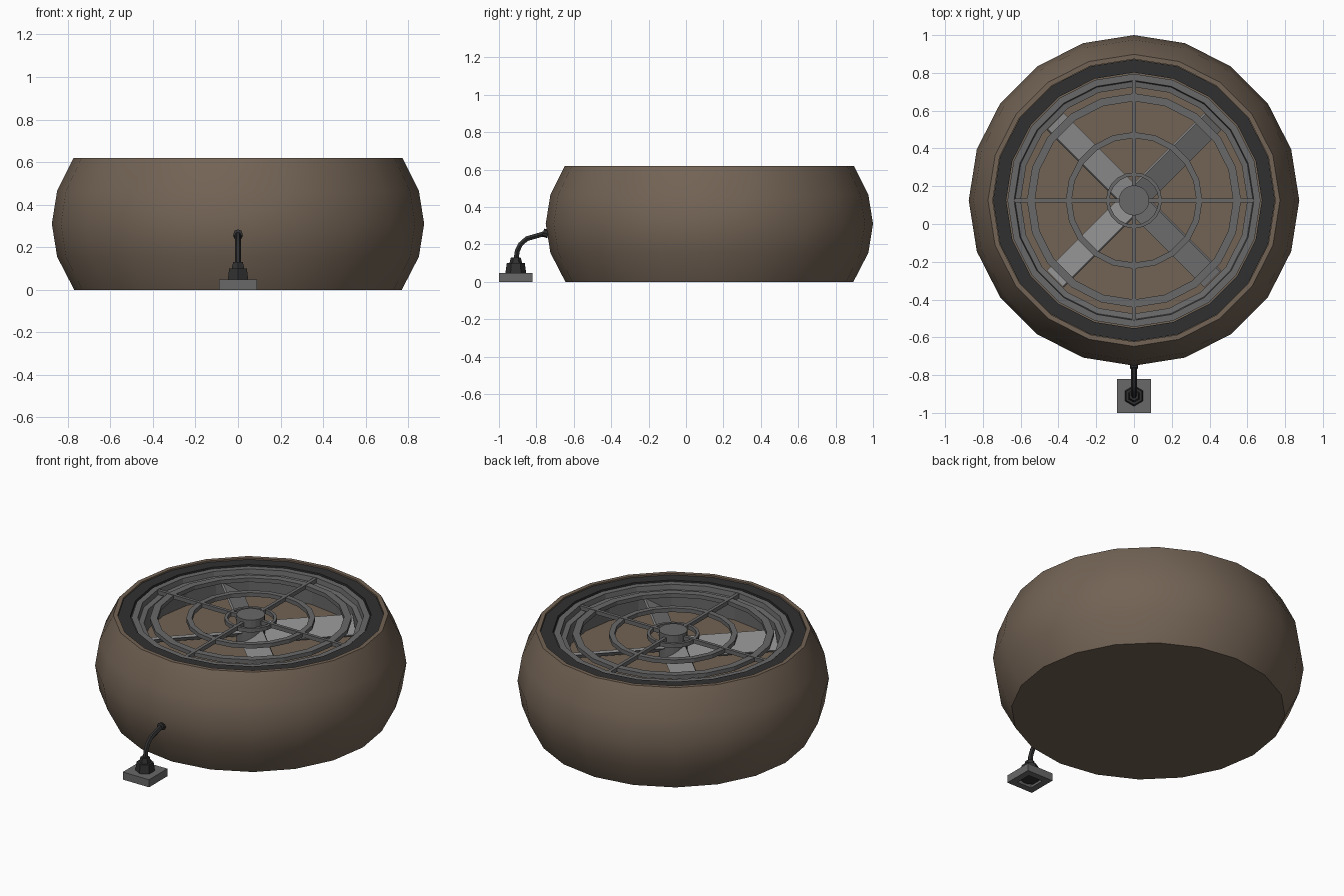
import bpy, bmesh, math
from mathutils import Matrix, Vector

if "Cube" in bpy.data.objects:
    bpy.data.objects.remove(bpy.data.objects["Cube"])

CY = 0.125   # centre of the round body in y
PY = -0.91   # centre of the wall plug in y


def material(name, rgb):
    m = bpy.data.materials.new(name)
    m.diffuse_color = (*rgb, 1)
    m.use_nodes = True
    m.node_tree.nodes["Principled BSDF"].inputs["Base Color"].default_value = m.diffuse_color
    return m


BROWN = material("brown", (0.17, 0.125, 0.09))
DARK = material("dark", (0.03, 0.03, 0.03))
GREY = material("grey", (0.14, 0.14, 0.14))
LIGHT = material("light_grey", (0.25, 0.25, 0.25))


def add(name, bm, mat, smooth=False):
    bmesh.ops.remove_doubles(bm, verts=bm.verts, dist=1e-5)
    bmesh.ops.recalc_face_normals(bm, faces=bm.faces)
    me = bpy.data.meshes.new(name)
    bm.to_mesh(me)
    bm.free()
    me.materials.append(mat)
    if smooth:
        me.shade_smooth()
        me.set_sharp_from_angle(angle=math.radians(30))
    ob = bpy.data.objects.new(name, me)
    bpy.context.collection.objects.link(ob)
    return ob


def lathe(name, profile, mat, n=20, y=CY, turn=0, smooth=False, closed=False):
    bm = bmesh.new()
    rings = [[bm.verts.new((r * math.cos(turn + math.tau * i / n),
                            y + r * math.sin(turn + math.tau * i / n), z))
              for i in range(n)] for r, z in profile]
    pairs = list(zip(rings, rings[1:]))
    if closed:
        pairs.append((rings[-1], rings[0]))
    for a, b in pairs:
        for i in range(n):
            j = (i + 1) % n
            bm.faces.new((a[i], a[j], b[j], b[i]))
    if not closed:
        bm.faces.new(rings[0])
        bm.faces.new(rings[-1])
    return add(name, bm, mat, smooth)


def ring(name, r0, r1, z0, z1, mat):
    return lathe(name, [(r0, z0), (r1, z0), (r1, z1), (r0, z1)], mat, closed=True)


def box(bm, size, matrix):
    bmesh.ops.create_cube(bm, size=1, matrix=matrix @ Matrix.Diagonal((*size, 1)))


# Rounded body with a well in the top
lathe("body", [(0.77, 0), (0.85, 0.155), (0.875, 0.31), (0.85, 0.465), (0.773, 0.62),
               (0.748, 0.62), (0.748, 0.59), (0.665, 0.59), (0.665, 0.45)],
      BROWN, smooth=True)

# Dark rim seal and stepped fan duct
ring("rim_seal", 0.677, 0.746, 0.58, 0.612, DARK)
lathe("duct", [(0.67, 0.45), (0.67, 0.605), (0.635, 0.605), (0.63, 0.575),
               (0.60, 0.57), (0.60, 0.45)], GREY, closed=True)

# Grille rings, cross bars and cap
for name, r0, r1 in (("outer", 0.525, 0.567), ("middle", 0.33, 0.362), ("inner", 0.13, 0.148)):
    ring("grille_ring_" + name, r0, r1, 0.575, 0.60, GREY)
bm = bmesh.new()
for k in range(2):
    box(bm, (1.33, 0.02, 0.025),
        Matrix.Translation((0, CY, 0.59)) @ Matrix.Rotation(k * math.pi / 2, 4, 'Z'))
add("grille_bars", bm, GREY)
lathe("grille_cap", [(0.08, 0.56), (0.08, 0.62)], GREY)

# Fan hub and four pitched blades
lathe("fan_hub", [(0.08, 0.45), (0.08, 0.545)], GREY)
bm = bmesh.new()
for k in range(4):
    spin = Matrix.Translation((0, CY, 0.505)) @ Matrix.Rotation(math.pi / 4 + k * math.pi / 2, 4, 'Z')
    box(bm, (0.53, 0.14, 0.015),
        spin @ Matrix.Translation((0.325, 0, 0)) @ Matrix.Rotation(math.radians(32), 4, 'X'))
add("fan_blades", bm, LIGHT)

# Socket plate, plug and collar
lathe("socket_plate", [(0.07, 0), (0.127, 0), (0.127, 0.047), (0.05, 0.047)],
      GREY, n=4, y=PY, turn=math.pi / 4, closed=True)
lathe("plug", [(0.055, 0.012), (0.055, 0.05), (0.048, 0.10)], DARK, n=6, y=PY, turn=math.pi / 2)
lathe("plug_collar", [(0.034, 0.10), (0.026, 0.13)], DARK, n=6, y=PY, turn=math.pi / 2)

# Cable: hexagonal sections swept along a short path
path = [Vector((0, y, z)) for y, z in ((PY, 0.11), (-0.902, 0.165), (-0.885, 0.2),
                                      (-0.852, 0.23), (-0.755, 0.258), (-0.70, 0.27))]
bm = bmesh.new()
rows = []
for i, p in enumerate(path):
    t = (path[min(i + 1, len(path) - 1)] - path[max(i - 1, 0)]).normalized()
    side = Vector((1, 0, 0))
    up = t.cross(side)
    rows.append([bm.verts.new(p + 0.015 * (side * math.cos(a) + up * math.sin(a)))
                 for a in (math.tau * k / 6 for k in range(6))])
for a, b in zip(rows, rows[1:]):
    for k in range(6):
        bm.faces.new((a[k], a[k - 1], b[k - 1], b[k]))
bm.faces.new(rows[0])
bm.faces.new(rows[-1])
add("cable", bm, DARK, smooth=True)

# Small grommet where the cable enters the body
bm = bmesh.new()
bmesh.ops.create_cone(bm, cap_ends=True, segments=8, radius1=0.022, radius2=0.022, depth=0.03,
                      matrix=Matrix.Translation((0, -0.75, 0.259)) @ Matrix.Rotation(math.radians(75), 4, 'X'))
add("cable_grommet", bm, DARK)
